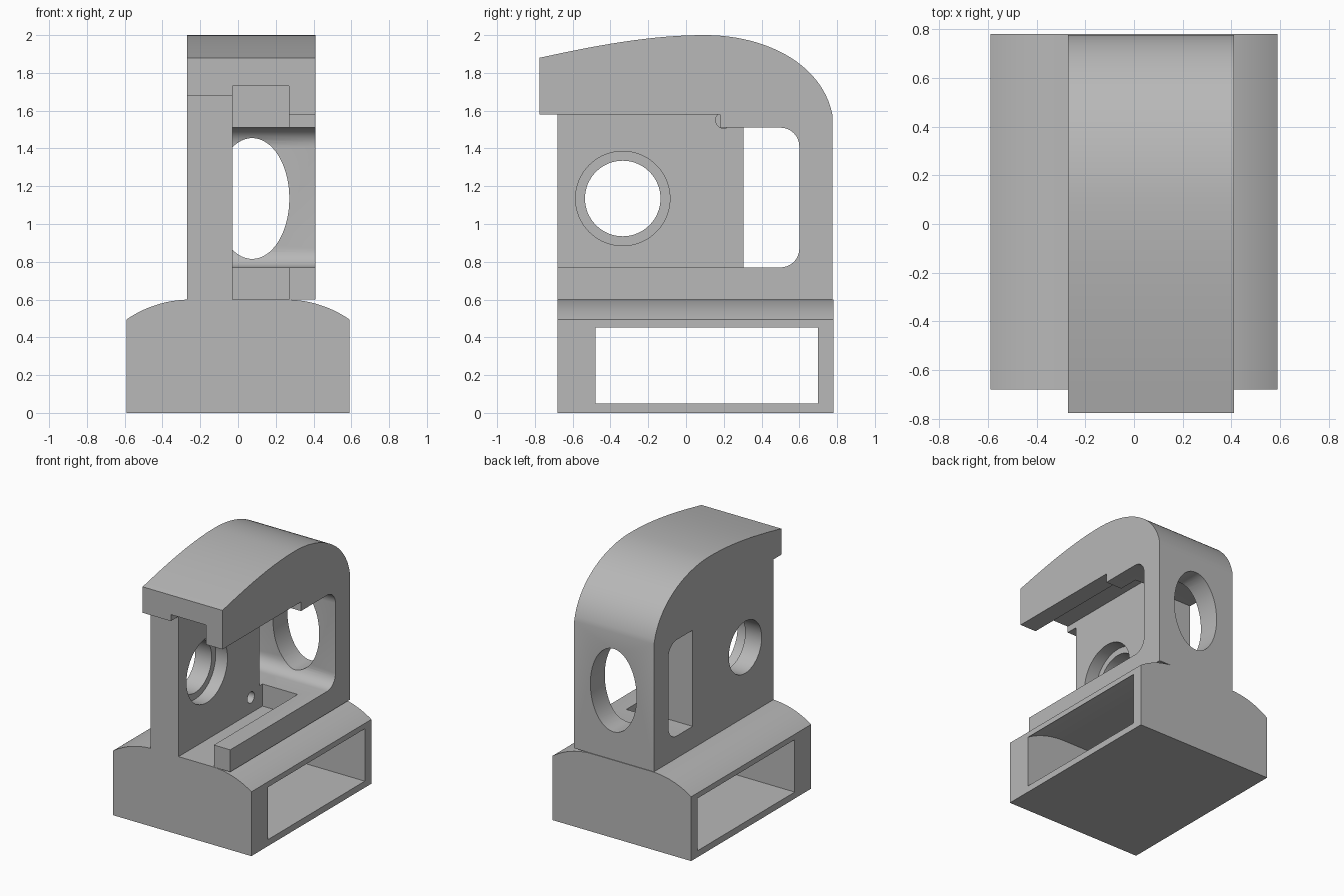
import bpy, bmesh, math
from mathutils import Vector
from mathutils.geometry import interpolate_bezier

default = bpy.data.objects.get("Cube")
if default:
    bpy.data.objects.remove(default, do_unlink=True)

grey = bpy.data.materials.new("plain grey")
grey.use_nodes = True
grey.diffuse_color = (0.48, 0.48, 0.48, 1)
grey.node_tree.nodes["Principled BSDF"].inputs["Base Color"].default_value = grey.diffuse_color


def prism(name, points, axis, start, end):
    """Extrude a closed profile along x (points are y, z) or y (points are x, z)."""
    def place(p, d):
        return (d, p[0], p[1]) if axis == "x" else (p[0], d, p[1])
    bm = bmesh.new()
    face = bm.faces.new([bm.verts.new(place(p, start)) for p in points])
    moved = bmesh.ops.extrude_face_region(bm, geom=[face])["geom"]
    shift = Vector((end - start, 0, 0) if axis == "x" else (0, end - start, 0))
    bmesh.ops.translate(bm, vec=shift, verts=[g for g in moved if isinstance(g, bmesh.types.BMVert)])
    bmesh.ops.recalc_face_normals(bm, faces=bm.faces)
    mesh = bpy.data.meshes.new(name)
    bm.to_mesh(mesh)
    bm.free()
    mesh.materials.append(grey)
    obj = bpy.data.objects.new(name, mesh)
    bpy.context.collection.objects.link(obj)
    return obj


def cut(target, cutter):
    cutter.hide_render = True
    mod = target.modifiers.new("cut", "BOOLEAN")
    mod.operation = "DIFFERENCE"
    mod.solver = "EXACT"
    mod.object = cutter
    bpy.context.view_layer.objects.active = target
    bpy.ops.object.modifier_apply(modifier=mod.name)
    bpy.data.objects.remove(cutter, do_unlink=True)


def rect(a, b, low, high):
    return [(a, low), (b, low), (b, high), (a, high)]


def arc(cx, cz, rx, rz, a0, a1, steps):
    angles = [math.radians(a0 + (a1 - a0) * i / steps) for i in range(steps + 1)]
    return [(cx + rx * math.cos(a), cz + rz * math.sin(a)) for a in angles]


def ellipse(cx, cz, rx, rz):
    return arc(cx, cz, rx, rz, 0, 360, 64)[:-1]


def bezier(*controls):
    return [(p.x, p.y) for p in interpolate_bezier(*[Vector(c) for c in controls], 24)]


def domed(half, bottom, shoulder, top, flat):
    """Box section with rounded shoulders that run into a flat top."""
    run, rise = half - flat, top - shoulder
    radius = (run * run + rise * rise) / (2 * rise)
    sweep = math.degrees(math.asin(run / radius))
    right = arc(flat, top - radius, radius, radius, 90 - sweep, 90, 14)
    left = [(-x, z) for x, z in reversed(right)]
    return [(-half, bottom), (half, bottom)] + right + left


# Hollow base with a tunnel from side to side
base = prism("base", domed(0.59, 0, 0.495, 0.6, 0.25), "y", -0.68, 0.78)
cut(base, prism("tunnel", domed(0.6, 0.05, 0.447, 0.55, 0.25), "y", -0.48, 0.70))

# Upright body with a curved hood
hood = bezier((0.775, 1.58), (0.72, 1.85), (0.42, 2.0), (0.1, 2.0))
hood += bezier((0.1, 2.0), (-0.2, 2.0), (-0.5, 1.94), (-0.775, 1.88))[1:]
outline = [(-0.775, 1.58), (-0.68, 1.58), (-0.68, 0.6), (0.775, 0.6)] + hood
body = prism("body", outline, "x", -0.27, 0.41)


def opening(front):
    return ([(front, 1.51), (front, 0.77)]
            + arc(0.5, 0.87, 0.1, 0.1, -90, 0, 8) + arc(0.5, 1.41, 0.1, 0.1, 0, 90, 8))


# Open bay on one side and the slot through the wall
cut(body, prism("bay", opening(-1), "x", -0.03, 1))
cut(body, prism("slot", opening(0.305), "x", -1, 0.1))
# Channel, hood step and the raised front of the hood
cut(body, prism("channel", rect(-0.03, 0.27, 0.5, 1.73), "y", -1, 0.34))
cut(body, prism("hood_step", rect(0.2, 1, 1.4, 1.58), "y", -1, 0.18))
cut(body, prism("hood_front", rect(-1, 0, 1.4, 1.68), "y", -1, -0.68))
# Oval hole in the back
cut(body, prism("oval_hole", ellipse(0.075, 1.135, 0.197, 0.32), "y", 0.5, 1))
# Round stepped hole and two small pin holes in the wall
cut(body, prism("round_hole", ellipse(-0.335, 1.135, 0.2, 0.2), "x", -0.5, 0.1))
cut(body, prism("counterbore", ellipse(-0.335, 1.135, 0.25, 0.25), "x", -0.13, 0.1))
for z in (0.72, 1.55):
    cut(body, prism("pin_hole", ellipse(0.2, z, 0.043, 0.043), "x", -0.15, 0.1))

for obj in (base, body):
    bpy.ops.object.select_all(action="DESELECT")
    obj.select_set(True)
    bpy.context.view_layer.objects.active = obj
    bpy.ops.object.shade_smooth_by_angle(angle=math.radians(25))
